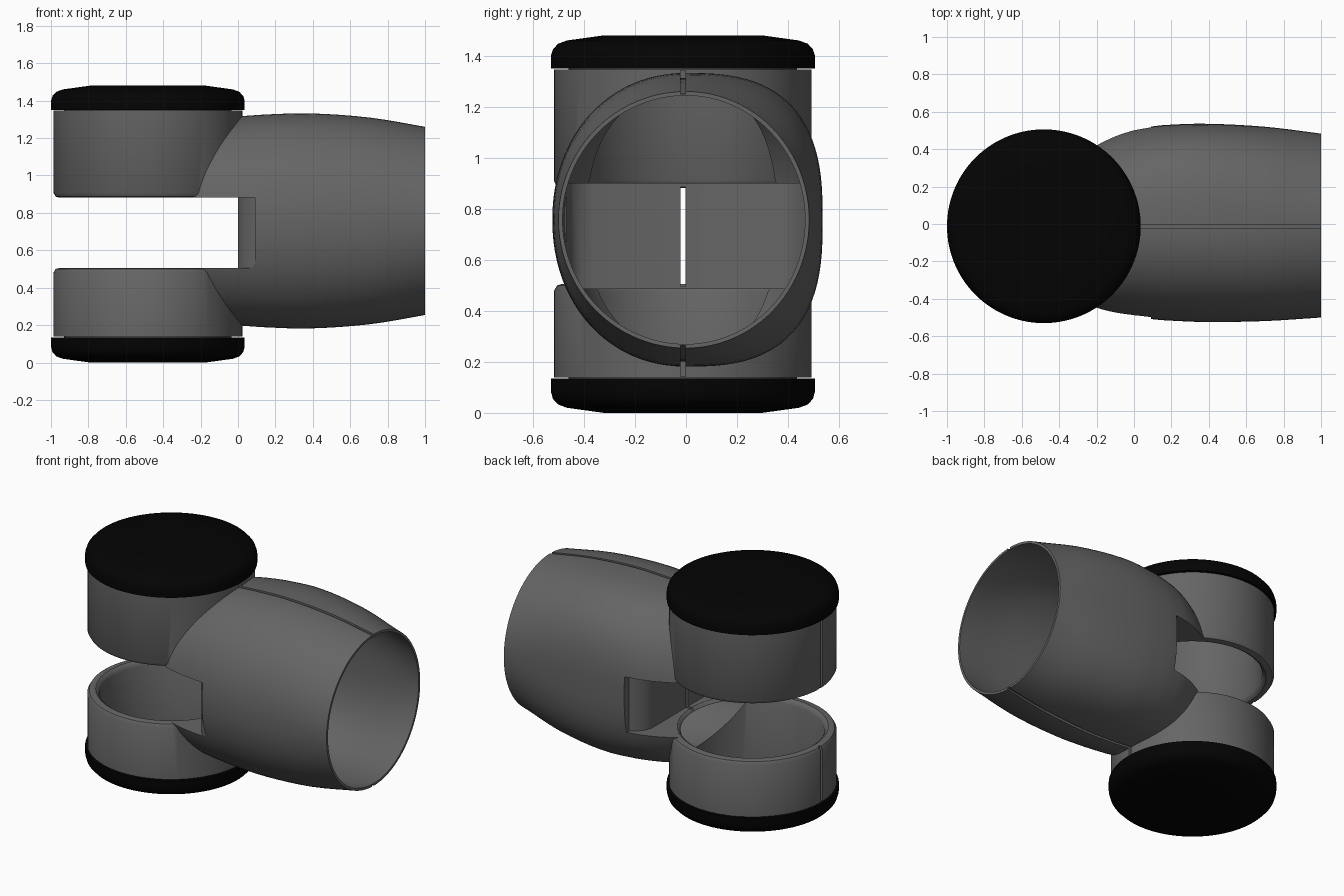
import bpy, bmesh, math

if "Cube" in bpy.data.objects:
    bpy.data.objects.remove(bpy.data.objects["Cube"])

CX, CY, CZ = -0.482, -0.012, 0.757      # hinge axis x/y, sleeve axis height


def material(name, v):
    m = bpy.data.materials.new(name)
    m.diffuse_color = (v, v, v, 1)
    m.use_nodes = True
    m.node_tree.nodes["Principled BSDF"].inputs["Base Color"].default_value = m.diffuse_color
    return m


GREY = material("dark grey", 0.13)
BLACK = material("black", 0.001)


def make(name, verts, faces, mat=GREY):
    me = bpy.data.meshes.new(name)
    me.from_pydata(verts, [], faces)
    bm = bmesh.new()
    bm.from_mesh(me)
    bmesh.ops.recalc_face_normals(bm, faces=bm.faces)
    bm.to_mesh(me)
    bm.free()
    me.materials.append(mat)
    ob = bpy.data.objects.new(name, me)
    bpy.context.collection.objects.link(ob)
    return ob


def skin(name, rings, mat=GREY):
    """Closed solid through a list of equal-length rings."""
    n = len(rings[0])
    verts = [p for r in rings for p in r]
    faces = [(i * n + j, i * n + (j + 1) % n, (i + 1) * n + (j + 1) % n, (i + 1) * n + j)
             for i in range(len(rings) - 1) for j in range(n)]
    faces += [tuple(range(n)), tuple(range(len(verts) - n, len(verts)))]
    return make(name, verts, faces, mat)


def lathe(name, profile, mat=GREY, n=96):
    """Turn (radius, z) points about the hinge axis."""
    ang = [2 * math.pi * (j + 0.5) / n for j in range(n)]
    return skin(name, [[(CX + r * math.cos(a), CY + r * math.sin(a), z) for a in ang]
                       for r, z in profile], mat)


def box(name, x0, x1, y0, y1, z0, z1):
    return skin(name, [[(x0, y0, z), (x1, y0, z), (x1, y1, z), (x0, y1, z)] for z in (z0, z1)])


def boolean(ob, tool, op):
    mod = ob.modifiers.new("bool", 'BOOLEAN')
    mod.operation, mod.solver, mod.object = op, 'EXACT', tool
    bpy.context.view_layer.objects.active = ob
    bpy.ops.object.modifier_apply(modifier=mod.name)
    bpy.data.objects.remove(tool)


# sleeve stations: x, half width -y, half width +y, half height, roundness -y, +y
STATIONS = [(-0.30, 0.42, 0.38, 0.44, 2.1, 2.1), (-0.20, 0.46, 0.43, 0.50, 2.1, 2.2),
            (-0.10, 0.484, 0.475, 0.54, 2.1, 2.35), (0.0, 0.498, 0.506, 0.558, 2.1, 2.5),
            (0.15, 0.514, 0.528, 0.569, 2.1, 2.65), (0.38, 0.524, 0.536, 0.575, 2.1, 2.7),
            (0.70, 0.519, 0.52, 0.553, 2.1, 2.4), (1.0, 0.50, 0.483, 0.503, 2.0, 2.0)]
# phantom station continues the taper past the open end
PADDED = STATIONS[:1] + STATIONS + [(1.3, 0.48, 0.44, 0.445, 2.0, 2.0)]


def station(t):
    i = min(int(t), len(STATIONS) - 2)
    f = t - i
    p = PADDED[i:i + 4]
    out = [b + 0.5 * f * (c - a + f * (2*a - 5*b + 4*c - d + f * (3*(b - c) + d - a)))
           for a, b, c, d in zip(*p)]
    out[0] = p[1][0] + (p[2][0] - p[1][0]) * f
    return out


def sleeve(name, inset=0.0, lip=0.0, over=0.0):
    """Swelling tube; inset shrinks it, lip is the inset at the open end."""
    rings, n, steps = [], 96, 4 * (len(STATIONS) - 1)
    for s in range(steps + 1):
        x, wn, wp, h, en, ep = station(s / 4)
        k = inset + (lip - inset) * max(0, (x - 0.4) / 0.6)
        ring = []
        for j in range(n):
            a = 2 * math.pi * j / n
            c, d = math.cos(a), math.sin(a)
            w, e = (wp, ep) if c > 0 else (wn, en)
            ring.append((x, (w - k) * math.copysign(abs(c) ** (2 / e), c),
                         CZ + (h - k) * math.copysign(abs(d) ** (2 / e), d)))
        rings.append(ring)
    if over:
        rings.append([(x + over, y, z) for x, y, z in rings[-1]])
    return skin(name, rings)


def notch(dx, dz):
    """Gap between the two hinge rings, with its back wall curving away."""
    half = [(0, 0.36), (0.02, 0.41), (0.05, 0.445), (0.09, 0.47), (0.09, 0.7)]
    plan = [(-1.2, -0.7)] + [(x + dx, -y) for x, y in reversed(half)]
    plan += [(x + dx, y) for x, y in half] + [(-1.2, 0.7)]
    return skin("notch", [[(x, y, z) for x, y in plan] for z in (0.505 - dz, 0.882 + dz)])


# outer form: sleeve with notch plus two rounded hinge rings, necked into the caps
R, RI = 0.505, 0.43
shell = sleeve("sleeve_and_hinge_rings")
boolean(shell, notch(0, 0), 'DIFFERENCE')
for edge, end, neck in ((0.882, 1.346, 1.452), (0.505, 0.138, 0.028)):
    s = 1 if end > edge else -1
    ring = lathe("ring", [(R - 0.03, edge), (R - 0.012, edge + 0.005 * s),
                          (R, edge + 0.025 * s), (R, end), (0.448, end), (0.448, neck)])
    boolean(shell, ring, 'UNION')

# hollow interior: tube (stopping at the notch wall) and ring bores with soft rims
hollow = sleeve("hollow", 0.035, 0.016, 0.1)
boolean(hollow, notch(0.04, 0.02), 'DIFFERENCE')
boolean(shell, hollow, 'DIFFERENCE')
bore = lathe("bore", [(RI, 0.0), (RI, 0.475), (RI + 0.01, 0.495), (RI + 0.026, 0.506),
                      (RI + 0.026, 0.881), (RI + 0.01, 0.892), (RI, 0.912), (RI, 1.48)])
boolean(shell, bore, 'DIFFERENCE')

# seam groove around the outside and slit through the notch wall
groove = box("groove", -1.2, 1.2, CY - 0.01, CY + 0.01, 0.143, 1.343)
boolean(groove, sleeve("core", 0.02, 0.01, 0.3), 'DIFFERENCE')
boolean(groove, lathe("ring_core", [(R - 0.02, 0.0), (R - 0.02, 1.6)]), 'DIFFERENCE')
boolean(shell, groove, 'DIFFERENCE')
boolean(shell, box("slit", -0.05, 0.1, CY - 0.01, CY + 0.01, 0.495, 0.885), 'DIFFERENCE')

# black hollow hinge caps, mirrored top and bottom
CAP = [(0.05, 1.455), (0.455, 1.455), (0.455, 1.35), (0.518, 1.35), (0.518, 1.40),
       (0.51, 1.425), (0.49, 1.447), (0.455, 1.46), (0.31, 1.48), (0.05, 1.48)]
top_cap = lathe("top_cap", CAP, BLACK)
bottom_cap = lathe("bottom_cap", [(r, 1.484 - z if z < 1.41 else 1.48 - z) for r, z in CAP], BLACK)

for ob in (shell, top_cap, bottom_cap):
    bpy.ops.object.select_all(action='DESELECT')
    ob.select_set(True)
    bpy.context.view_layer.objects.active = ob
    bpy.ops.object.shade_smooth_by_angle(angle=math.radians(32))
